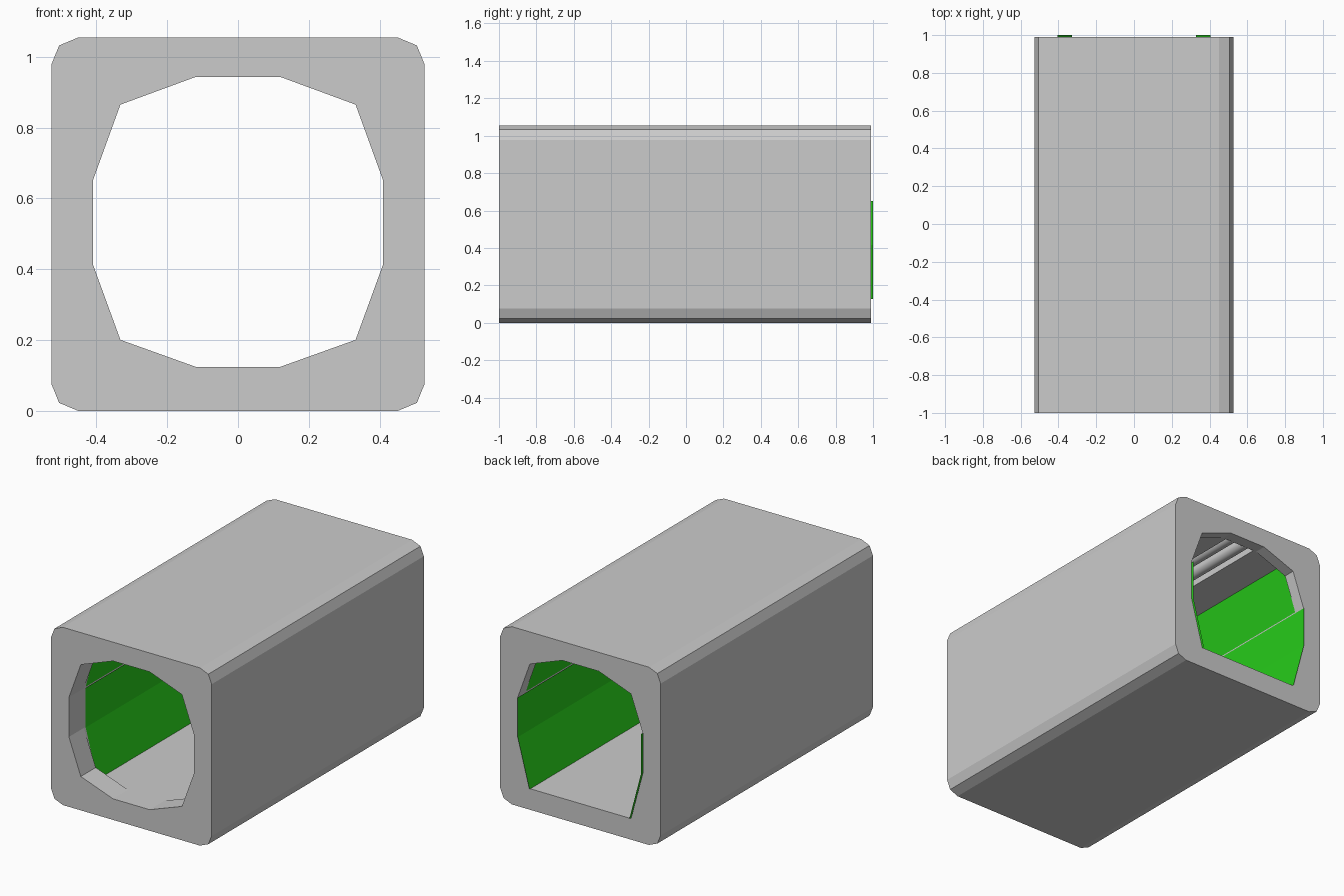
import bpy, bmesh, math

if "Cube" in bpy.data.objects:
    bpy.data.objects.remove(bpy.data.objects["Cube"])


def mirrored(half):
    """Close a right-hand half profile (bottom to top) across x = 0."""
    return half + [(-x, z) for x, z in reversed(half)]


def add_mesh(name, bm):
    mesh = bpy.data.meshes.new(name)
    bm.to_mesh(mesh)
    bm.free()
    obj = bpy.data.objects.new(name, mesh)
    bpy.context.collection.objects.link(obj)
    return obj


def prism(name, profile, y0, y1):
    """Extrude a closed x-z profile along y."""
    bm = bmesh.new()
    face = bm.faces.new([bm.verts.new((x, y0, z)) for x, z in profile])
    ext = bmesh.ops.extrude_face_region(bm, geom=[face])["geom"]
    verts = [g for g in ext if isinstance(g, bmesh.types.BMVert)]
    bmesh.ops.translate(bm, verts=verts, vec=(0, y1 - y0, 0))
    bmesh.ops.recalc_face_normals(bm, faces=bm.faces)
    return add_mesh(name, bm)


def sheet(name, points, y0, y1, mat):
    """Thin single-surface strip following an open x-z path."""
    bm = bmesh.new()
    rows = [[bm.verts.new((x, y, z)) for y in (y0, y1)] for x, z in points]
    for a, b in zip(rows, rows[1:]):
        bm.faces.new((a[0], a[1], b[1], b[0]))
    obj = add_mesh(name, bm)
    obj.data.materials.append(mat)
    return obj


def cut(target, cutter):
    mod = target.modifiers.new("cut", 'BOOLEAN')
    mod.operation, mod.solver, mod.object = 'DIFFERENCE', 'EXACT', cutter
    bpy.context.view_layer.objects.active = target
    bpy.ops.object.modifier_apply(modifier=mod.name)
    bpy.data.objects.remove(cutter)


# Outer housing with chamfered corners
outer = mirrored([(.45, 0), (.505, .023), (.527, .077),
                  (.527, .978), (.505, 1.032), (.45, 1.055)])
housing = prism("housing", outer, -1, .99)

# Twelve-sided front mouth, tall inner channel, half-rounded back mouth
upper = [(.41, .65), (.332, .865), (.12, .943)]
front = mirrored([(.12, .125), (.332, .201), (.41, .415)] + upper)
channel = mirrored([(.332, .125), (.41, .415), (.41, .65), (.332, .943)])
back = mirrored([(.332, .125), (.41, .415)] + upper)
cut(housing, prism("front_cutter", front, -1.1, -.85))
cut(housing, prism("channel_cutter", channel, -.86, .92))
cut(housing, prism("back_cutter", back, .91, 1.1))

# Slot in the ceiling for the pipes
slot = mirrored([(.1, .9), (.1, 1.015)])
cut(housing, prism("slot_cutter", slot, -.85, .92))

# Ceiling pipes
for i, x in enumerate((-.05, .05)):
    bpy.ops.mesh.primitive_cylinder_add(vertices=24, radius=.034, depth=1.77,
                                        location=(x, .035, .98),
                                        rotation=(math.pi / 2, 0, 0))
    bpy.context.object.name = f"ceiling_pipe_{i + 1}"
    bpy.ops.object.shade_smooth_by_angle()

# Green wall linings, the lower ones reaching slightly past the back
green = bpy.data.materials.new("green")
green.diffuse_color = (.02, .6, .01, 1)
green.use_nodes = True
green.node_tree.nodes["Principled BSDF"].inputs["Base Color"].default_value = green.diffuse_color
for side, s in (("right", 1), ("left", -1)):
    lower = [(s * .328, .126), (s * .405, .415), (s * .405, .65)]
    top = [(s * .405, .657), (s * .329, .942)]
    sheet(f"lower_lining_{side}", lower, -.85, 1, green)
    sheet(f"upper_lining_{side}", top, -.85, .92, green)
